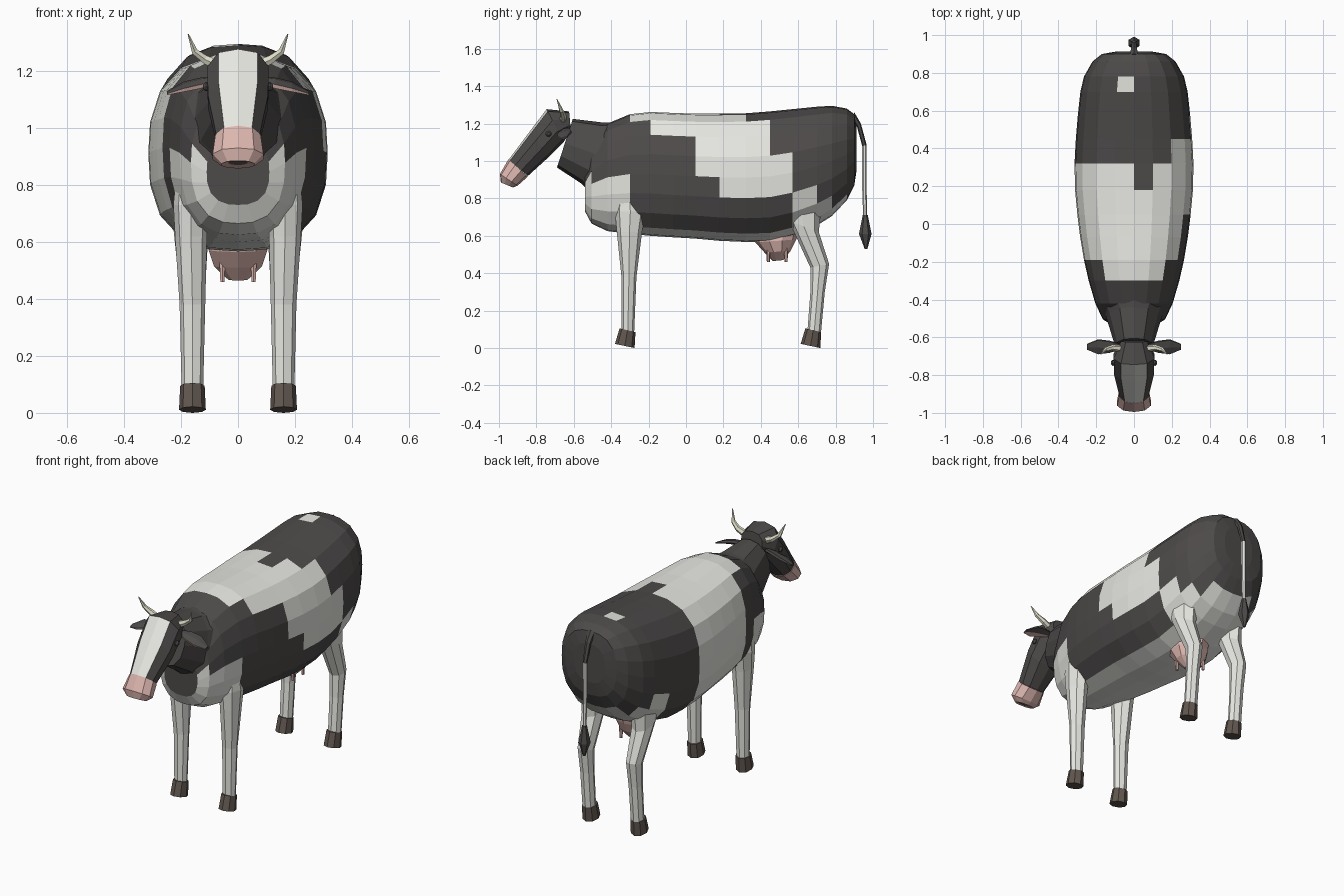
import bpy, bmesh, math
from mathutils import Vector


def material(name, *rgb):
    m = bpy.data.materials.new(name)
    m.diffuse_color = (*rgb, 1)
    return m


MATS = [material("dark_hide", .075, .07, .068), material("white_hide", .8, .8, .76),
        material("pink_skin", .72, .47, .43), material("hoof_brown", .12, .095, .08),
        material("horn_ivory", .75, .74, .6)]
DARK, WHITE, PINK, HOOF, HORN = range(5)


def loft(name, rings, n, colour, power=2.0, mirror=False):
    """Skin rings of (centre, U, V); colour is an index or f(ring, side, centre)."""
    bm = bmesh.new()
    loops = []
    for c, u, v in rings:
        c, u, v = Vector(c), Vector(u), Vector(v)
        loop = []
        for j in range(n):
            s, k = math.sin(2 * math.pi * j / n), math.cos(2 * math.pi * j / n)
            r = (abs(s) ** power + abs(k) ** power) ** (-1 / power)
            loop.append(bm.verts.new(c + u * s * r + v * k * r))
        loops.append(loop)

    def face(vs, i, j):
        f = bm.faces.new(vs)
        f.material_index = colour(i, j, f.calc_center_median()) if callable(colour) else colour

    for i in range(len(loops) - 1):
        for j in range(n):
            k = (j + 1) % n
            face((loops[i][j], loops[i][k], loops[i + 1][k], loops[i + 1][j]), i, j)
    face(loops[0], 0, -1)
    face(loops[-1], len(loops) - 1, -1)
    bmesh.ops.recalc_face_normals(bm, faces=bm.faces)
    me = bpy.data.meshes.new(name)
    bm.to_mesh(me)
    bm.free()
    for m in MATS:
        me.materials.append(m)
    ob = bpy.data.objects.new(name, me)
    bpy.context.collection.objects.link(ob)
    if mirror:
        ob.modifiers.new("Mirror", "MIRROR")
    return ob


def side(yt, zt, yb, zb, w, x=0.0):
    """Ring given by its two extreme points in the side view and its half width."""
    return (x, (yt + yb) / 2, (zt + zb) / 2), (w, 0, 0), (0, (yt - yb) / 2, (zt - zb) / 2)


# Body: y, bottom z, top z, half width
body = [(-.54, .73, .96, .11), (-.505, .665, 1.09, .165), (-.42, .625, 1.2, .205),
        (-.3, .61, 1.25, .24), (-.19, .60, 1.262, .265), (-.07, .592, 1.257, .285),
        (.05, .585, 1.253, .30), (.18, .573, 1.253, .312), (.32, .567, 1.255, .315),
        (.45, .57, 1.265, .308), (.57, .60, 1.277, .298), (.70, .655, 1.29, .284),
        (.78, .705, 1.295, .265), (.86, .79, 1.28, .22), (.9, .87, 1.25, .17),
        (.912, .95, 1.18, .10)]


def hide(i, j, c):
    x, y, z = c
    if j < 0:
        return DARK
    if y < -.3:                                   # brisket
        return WHITE if z < .91 and y > -.53 else DARK
    if abs(x) < .16 and z < .68:                  # belly
        return WHITE
    if y > .58 and z < .8:                        # thighs
        return WHITE
    if -.09 < x < 0 and .7 < y < .78 and z > 1.2:   # rump spot
        return WHITE
    if 0 < x < .1 and .18 < y < .32 and z > 1.2:    # notch in the saddle
        return DARK
    if x < 0:                                     # left flank
        return WHITE if y < .32 and (y > -.19 or z > 1.2) else DARK
    if y < .32 and z > (1.2 if y < -.19 else 1.15):
        return WHITE
    if .05 < y < .45 and z > (.93 if y < .18 else .75) and (y < .32 or z < 1.22):
        return WHITE
    return WHITE if .45 < y < .57 and .85 < z < 1.05 else DARK


loft("body", [side(y, t, y, b, w) for y, b, t, w in body], 20, hide, 2.6)

# Neck
loft("neck", [side(-.34, 1.21, -.48, .80, .18), side(-.44, 1.205, -.56, .88, .145),
              side(-.605, 1.225, -.69, .965, .10)], 12, DARK, 2.3)

# Head with white blaze, muzzle with mouth
loft("head", [side(-.625, 1.265, -.615, 1.16, .07), side(-.745, 1.277, -.655, 1.10, .11),
              side(-.83, 1.165, -.735, 1.02, .108), side(-.95, 1.005, -.845, .92, .078)],
     10, lambda i, j, c: WHITE if i > 0 and j in (0, 9) else DARK, 2.5)
loft("muzzle", [side(-.95, 1.008, -.845, .917, .082), side(-.995, .93, -.9, .868, .092),
                side(-.99, .885, -.925, .858, .06), side(-.98, .888, -.95, .87, .035)],
     10, lambda i, j, c: HOOF if i == 3 else PINK, 2.3)

# Horns, ears, eyes
loft("horns", [((.06, -.66, 1.215), (.008, 0, -.02), (0, .02, 0)),
               ((.115, -.655, 1.24), (.006, 0, -.016), (0, .016, 0)),
               ((.152, -.665, 1.268), (.01, 0, -.008), (0, .012, 0)),
               ((.175, -.69, 1.33), (.002, 0, -.001), (0, .002, 0))], 6, HORN, mirror=True)
loft("ears", [((.08, -.65, 1.165), (0, .018, .008), (0, -.004, .012)),
              ((.13, -.65, 1.158), (0, .034, .014), (0, -.006, .014)),
              ((.19, -.65, 1.145), (0, .043, .014), (0, -.005, .012)),
              ((.25, -.65, 1.122), (0, .016, .005), (0, -.002, .005))], 6,
     lambda i, j, c: PINK if j in (3, 4) else DARK, mirror=True)
loft("eyes", [((x, -.735, 1.145), (0, r, 0), (0, 0, r))
              for x, r in ((.095, .014), (.113, .016), (.122, .008))], 8, DARK, mirror=True)

# Legs and hooves: front y, z, back y, z, half width, x
loft("front_legs", [side(-.36, .9, -.26, .9, .045, .165), side(-.38, .73, -.215, .73, .062, .165),
                    side(-.37, .62, -.235, .62, .056, .165), side(-.345, .38, -.265, .38, .045, .16),
                    side(-.345, .1, -.277, .085, .038, .16)], 8, WHITE, mirror=True)
loft("hind_legs", [side(.50, .78, .72, .72, .065, .165), side(.55, .68, .71, .62, .062, .165),
                   side(.665, .43, .765, .45, .045, .16), side(.665, .3, .742, .3, .04, .16),
                   side(.65, .1, .722, .085, .038, .16)], 8, WHITE, mirror=True)
for name, y in (("front_hooves", 0), ("hind_hooves", .993)):
    loft(name, [side(-.355 + y, .105, -.27 + y, .085, .043, .16),
                side(-.38 + y, .022, -.275 + y, 0, .047, .16)], 8, HOOF, mirror=True)

# Udder and teats
loft("udder", [side(.35, .63, .61, .64, .10), side(.37, .565, .59, .58, .108),
               side(.42, .51, .56, .52, .088), side(.465, .465, .52, .47, .035)], 10, PINK)
for name, y in (("front_teats", .44), ("rear_teats", .535)):
    loft(name, [side(y - .012, .54, y + .012, .54, .012, .055),
                side(y - .008, .46, y + .008, .46, .008, .055)], 6, PINK, mirror=True)

# Tail with tuft
loft("tail", [side(.89, 1.22, .90, 1.26, .024), side(.915, 1.18, .935, 1.20, .018),
              side(.942, 1.08, .966, 1.085, .013), side(.942, .85, .966, .85, .012),
              side(.948, .68, .968, .68, .01)], 6,
     lambda i, j, c: DARK if i < 2 else WHITE)
loft("tail_tuft", [side(.945, .71, .972, .71, .013), side(.925, .61, .992, .61, .033),
                   side(.955, .53, .97, .53, .007)], 6, DARK)
